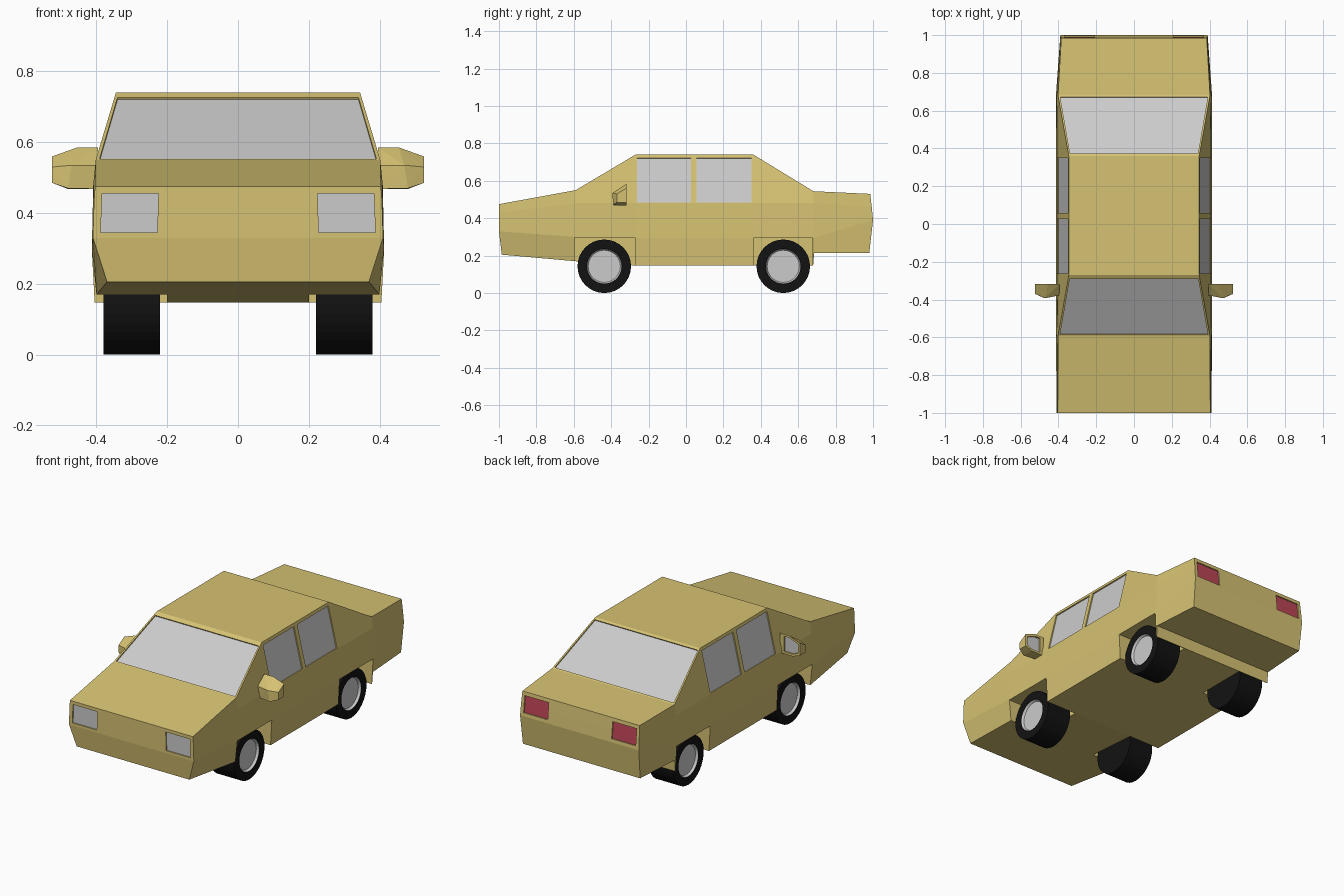
import bpy, bmesh, math
from mathutils import Vector

if "Cube" in bpy.data.objects:
    bpy.data.objects.remove(bpy.data.objects["Cube"])


def material(name, rgb):
    m = bpy.data.materials.new(name)
    m.diffuse_color = (*rgb, 1)
    m.use_nodes = True
    m.node_tree.nodes["Principled BSDF"].inputs["Base Color"].default_value = m.diffuse_color
    return m


PAINT = material("paint", (0.67, 0.54, 0.17))
RUBBER = material("rubber", (0.006, 0.006, 0.006))
RED = material("red_lens", (0.5, 0.06, 0.09))


def finish(bm, name, mat=None, recalc=True):
    if recalc:
        bmesh.ops.recalc_face_normals(bm, faces=bm.faces[:])
    me = bpy.data.meshes.new(name)
    bm.to_mesh(me)
    bm.free()
    ob = bpy.data.objects.new(name, me)
    bpy.context.collection.objects.link(ob)
    if mat:
        me.materials.append(mat)
    return ob


def loft(bm, rings):
    rows = [[bm.verts.new(p) for p in r] for r in rings]
    for a, b in zip(rows, rows[1:]):
        for i in range(len(a)):
            j = (i + 1) % len(a)
            bm.faces.new((a[i], a[j], b[j], b[i]))
    return rows


def add_box(bm, lo, hi):
    (x0, y0, z0), (x1, y1, z1) = lo, hi
    ring = lambda z: [(x0, y0, z), (x1, y0, z), (x1, y1, z), (x0, y1, z)]
    rows = loft(bm, [ring(z0), ring(z1)])
    bm.faces.new(rows[0])
    bm.faces.new(rows[1])


def subtract(ob, bm):
    cutter = finish(bm, "cutter")
    cutter.hide_render = True
    mod = ob.modifiers.new("cut", 'BOOLEAN')
    mod.operation, mod.solver, mod.object = 'DIFFERENCE', 'EXACT', cutter
    bpy.context.view_layer.objects.active = ob
    bpy.ops.object.modifier_apply(modifier=mod.name)
    bpy.data.objects.remove(cutter)


def recess(bm, name, pts, out, mat=None, depth=0.009):
    """Add a pocket to the cutter and put a pane at the bottom of it."""
    pts = [Vector(p) for p in pts]
    n = (pts[1] - pts[0]).cross(pts[2] - pts[1]).normalized()
    if n.dot(Vector(out)) < 0:
        n = -n
        pts.reverse()
    rows = loft(bm, [[p - n * depth for p in pts], [p + n * 0.02 for p in pts]])
    bm.faces.new(rows[0])
    bm.faces.new(rows[1])
    pane = bmesh.new()
    pane.faces.new([pane.verts.new(p - n * (depth - 0.002)) for p in pts])
    finish(pane, name, mat, recalc=False)


# body shell: half sections from sill up to the top edge, mirrored and lofted
stations = [
    [(.37, -.985, .205), (.41, -1, .33), (.407, -1, .43), (.404, -1, .475)],
    [(.40, -.59, .17), (.413, -.59, .30), (.409, -.59, .48), (.402, -.59, .55)],
    [(.405, -.27, .147), (.413, -.27, .295), (.407, -.27, .48), (.345, -.27, .74)],
    [(.405, .36, .147), (.413, .36, .295), (.407, .36, .48), (.345, .36, .74)],
    [(.405, .68, .147), (.413, .68, .295), (.409, .68, .48), (.402, .68, .545)],
    [(.405, .685, .215), (.413, .685, .295), (.409, .685, .48), (.402, .685, .544)],
    [(.385, .98, .215), (.39, 1, .39), (.388, .993, .46), (.385, .985, .53)],
]
bm = bmesh.new()
rows = loft(bm, [s + [(-x, y, z) for x, y, z in reversed(s)] for s in stations])
for row in (rows[0], rows[-1]):
    for i in range(3):
        bm.faces.new((row[i], row[i + 1], row[6 - i], row[7 - i]))
body = finish(bm, "body", PAINT)

# wheel arches
cut = bmesh.new()
for y0, y1 in ((-.595, -.273), (.363, .677)):
    add_box(cut, (.2, y0, 0), (.5, y1, .298))
    add_box(cut, (-.5, y0, 0), (-.2, y1, .298))
subtract(body, cut)

# windscreen and rear window
cut = bmesh.new()


def slope_pane(name, base, top, v0, v1, out):
    a, b = Vector(base), Vector(top)
    pts = []
    for v, s in ((v0, -1), (v0, 1), (v1, 1), (v1, -1)):
        p = a.lerp(b, v)
        pts.append((p.x * s * .975, p.y, p.z))
    recess(cut, name, pts, out)


slope_pane("windscreen", stations[1][3], stations[2][3], .015, .93, (0, -1, 1))
slope_pane("rear_window", stations[4][3], stations[3][3], .02, .96, (0, 1, 1))

# side windows and lamps
side_x = lambda z: .407 - (z - .48) / .26 * .062
tail_y = lambda z: 1 - (z - .39) / .07 * .007
for s, label in ((-1, "right"), (1, "left")):
    for name, y0, y1 in (("front", -.262, .027), ("rear", .057, .35)):
        recess(cut, f"{label}_{name}_window",
               [(s * side_x(z), y, z) for y, z in
                ((y0, .485), (y1, .485), (y1, .722), (y0, .722))], (s, 0, 0))
    recess(cut, f"{label}_headlight",
           [(s * x, -1, z) for x, z in
            ((.228, .345), (.388, .345), (.384, .455), (.225, .455))], (0, -1, 0))
    recess(cut, f"{label}_tail_light",
           [(s * x, tail_y(z), z) for x, z in
            ((.21, .41), (.368, .41), (.368, .508), (.21, .508))], (0, 1, 0), RED)
subtract(body, cut)

# door mirrors
for s, label in ((-1, "right"), (1, "left")):
    bm = bmesh.new()
    back = [(.395, .585), (.455, .585), (.525, .56), (.525, .485), (.48, .468), (.395, .468)]
    front = [(.395, -.378, .535), (.47, -.393, .535), (.525, -.37, .53),
             (.525, -.37, .485), (.48, -.39, .47), (.395, -.375, .468)]
    for x, z in back:
        bm.verts.new((s * x, -.318, z))
    for x, y, z in front:
        bm.verts.new((s * x, y, z))
    bmesh.ops.convex_hull(bm, input=bm.verts[:])
    mirror = finish(bm, f"{label}_door_mirror", PAINT)
    cut = bmesh.new()
    recess(cut, f"{label}_mirror_glass",
           [(s * x, -.318, z) for x, z in
            ((.42, .572), (.454, .572), (.513, .55), (.513, .495), (.477, .481), (.42, .481))],
           (0, 1, 0), depth=.012)
    subtract(mirror, cut)


# wheels: lathed tyre with a recessed hub disc
def circle(s, x, r, y):
    return [(s * x, y + r * math.cos(a), .143 + r * math.sin(a))
            for a in (2 * math.pi * i / 32 for i in range(32))]


for s, side in ((-1, "right"), (1, "left")):
    for end, y in (("front", -.437), ("rear", .52)):
        bm = bmesh.new()
        rows = loft(bm, [circle(s, x, r, y) for x, r in
                         ((.22, .143), (.38, .143), (.38, .094), (.362, .088))])
        bm.faces.new(rows[0])
        bm.faces.new(rows[-1])
        tyre = finish(bm, f"{side}_{end}_tyre", RUBBER)
        bm = bmesh.new()
        rows = loft(bm, [circle(s, x, r, y) for x, r in
                         ((.379, .0935), (.366, .086))])
        bm.faces.new(rows[-1])
        hub = finish(bm, f"{side}_{end}_hub", recalc=False)
        bm = bmesh.new()
        bm.from_mesh(hub.data)
        if bm.faces[:][-1].normal.x * s < 0:
            bmesh.ops.reverse_faces(bm, faces=bm.faces[:])
        bmesh.ops.recalc_face_normals(bm, faces=bm.faces[:])
        if bm.faces[:][-1].normal.x * s < 0:
            bmesh.ops.reverse_faces(bm, faces=bm.faces[:])
        bm.to_mesh(hub.data)
        bm.free()
